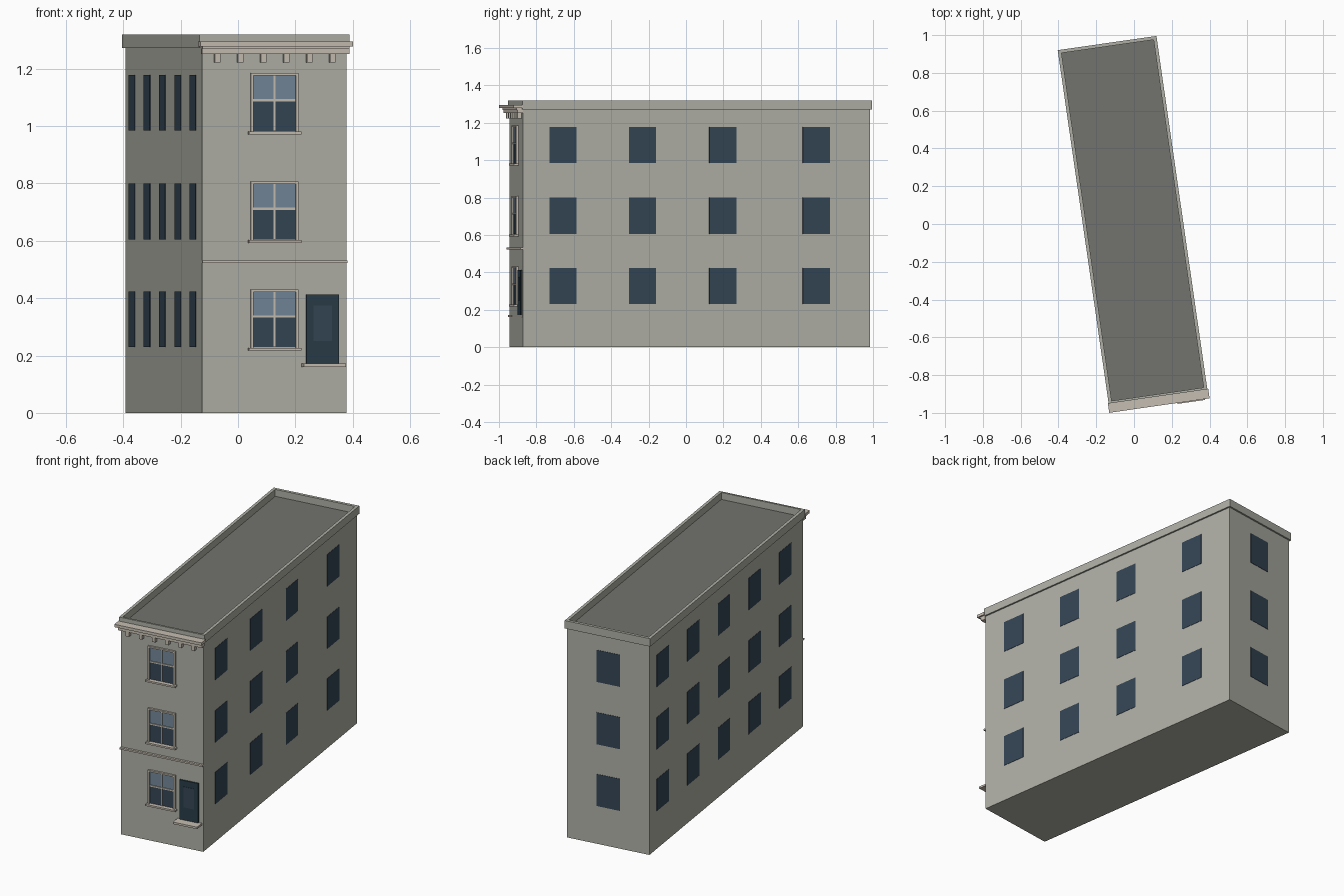
import bpy, bmesh, math
from mathutils import Matrix, Vector

if "Cube" in bpy.data.objects:
    bpy.data.objects.remove(bpy.data.objects["Cube"])

# Local frame: u along the facade, v into the depth, origin at the front left corner
W, L, H = 0.508, 1.876, 1.275
M = Matrix.Translation((-0.125, -0.945, 0)) @ Matrix.Rotation(math.radians(8.2), 4, 'Z')


def mat(name, r, g, b):
    m = bpy.data.materials.new(name)
    m.diffuse_color = (r, g, b, 1)
    m.use_nodes = True
    m.node_tree.nodes["Principled BSDF"].inputs["Base Color"].default_value = m.diffuse_color
    return m


WALL = mat("wall_stone", 0.43, 0.43, 0.38)
ROOF = mat("roof_grey", 0.17, 0.175, 0.155)
TRIM = mat("trim_stone", 0.56, 0.51, 0.44)
GLASS = mat("dark_glass", 0.035, 0.06, 0.09)
PALE = mat("pale_glass", 0.17, 0.24, 0.31)
DOOR = mat("door_paint", 0.022, 0.045, 0.062)


def boxes(name, material, spans):
    """One object from boxes given as (u0, u1, v0, v1, z0, z1)."""
    bm = bmesh.new()
    for u0, u1, v0, v1, z0, z1 in spans:
        c = Vector(((u0 + u1) / 2, (v0 + v1) / 2, (z0 + z1) / 2))
        s = Matrix.Diagonal((u1 - u0, v1 - v0, z1 - z0, 1))
        bmesh.ops.create_cube(bm, size=1, matrix=M @ Matrix.Translation(c) @ s)
    me = bpy.data.meshes.new(name)
    bm.to_mesh(me)
    bm.free()
    me.materials.append(material)
    ob = bpy.data.objects.new(name, me)
    bpy.context.collection.objects.link(ob)
    return ob


# Main block and roof deck
boxes("building_body", WALL, [(0, W, 0, L, 0, H)])
boxes("roof_deck", ROOF, [(0.004, W - 0.004, 0.004, L - 0.004, H - 0.005, H + 0.003)])

# Parapet around the roof
o, i, top = 0.01, 0.008, 1.32
boxes("parapet", WALL, [
    (-o, i, -0.004, L + o, 1.272, top),
    (W - i, W + o, -0.004, L + o, 1.272, top),
    (i, W - i, L - i, L + o, 1.272, top),
    (i, W - i, -0.004, i, 1.272, top)])

# Cornice with brackets, string course
boxes("cornice", TRIM, [
    (-0.014, W + 0.015, -0.053, 0, 1.278, 1.295),
    (-0.004, W + 0.006, -0.036, 0, 1.268, 1.278),
    (-0.004, W + 0.006, -0.030, 0, 1.252, 1.268)])
boxes("cornice_brackets", TRIM, [
    (u - 0.010, u + 0.010, -0.024, 0, 1.222, 1.252)
    for u in [0.051 + 0.0812 * k for k in range(6)]])
boxes("string_course", TRIM, [(-0.001, W + 0.002, -0.014, 0, 0.522, 0.532)])

# Front sash windows, one per storey
c = 0.254
for n, z in enumerate((0.229, 0.605, 0.983)):
    t, mid = z + 0.193, z + 0.107
    tag = f"_{n + 1}"
    boxes("upper_sash_glass" + tag, PALE, [(c - 0.074, c + 0.074, -0.003, 0.002, mid, t)])
    boxes("lower_sash_glass" + tag, GLASS, [(c - 0.074, c + 0.074, -0.003, 0.002, z, mid)])
    boxes("window_frame" + tag, TRIM, [
        (c - 0.084, c - 0.074, -0.012, 0, z - 0.002, t + 0.009),
        (c + 0.074, c + 0.084, -0.012, 0, z - 0.002, t + 0.009),
        (c - 0.074, c + 0.074, -0.012, 0, t, t + 0.009),
        (c - 0.074, c + 0.074, -0.008, 0, mid - 0.004, mid + 0.004),
        (c - 0.003, c + 0.003, -0.006, 0, z, t)])
    boxes("window_sill" + tag, TRIM, [(c - 0.092, c + 0.092, -0.025, 0, z - 0.012, z - 0.002)])

# Door with inset panel and doorstep
boxes("front_door", DOOR, [(0.366, 0.480, -0.008, 0.002, 0.17, 0.412)])
boxes("door_panel", GLASS, [(0.391, 0.456, -0.010, 0, 0.25, 0.375)])
boxes("doorstep", TRIM, [(0.350, 0.499, -0.058, 0, 0.16, 0.172)])

# Flat panes on the sides and the back
rows = [(0.230, 0.424), (0.605, 0.799), (0.984, 1.178)]
e, h = 0.002, 0.073
boxes("right_windows", GLASS, [
    (W - e, W + e, v - h, v + h, a, b)
    for v in (0.217, 0.646, 1.080, 1.585) for a, b in rows])
boxes("left_windows", GLASS, [
    (-e, e, v - h, v + h, a, b)
    for v in [0.219 + 0.374 * k for k in range(5)] for a, b in rows])
boxes("back_windows", GLASS, [
    (c - h, c + h, L - e, L + e, a, b) for a, b in rows])
